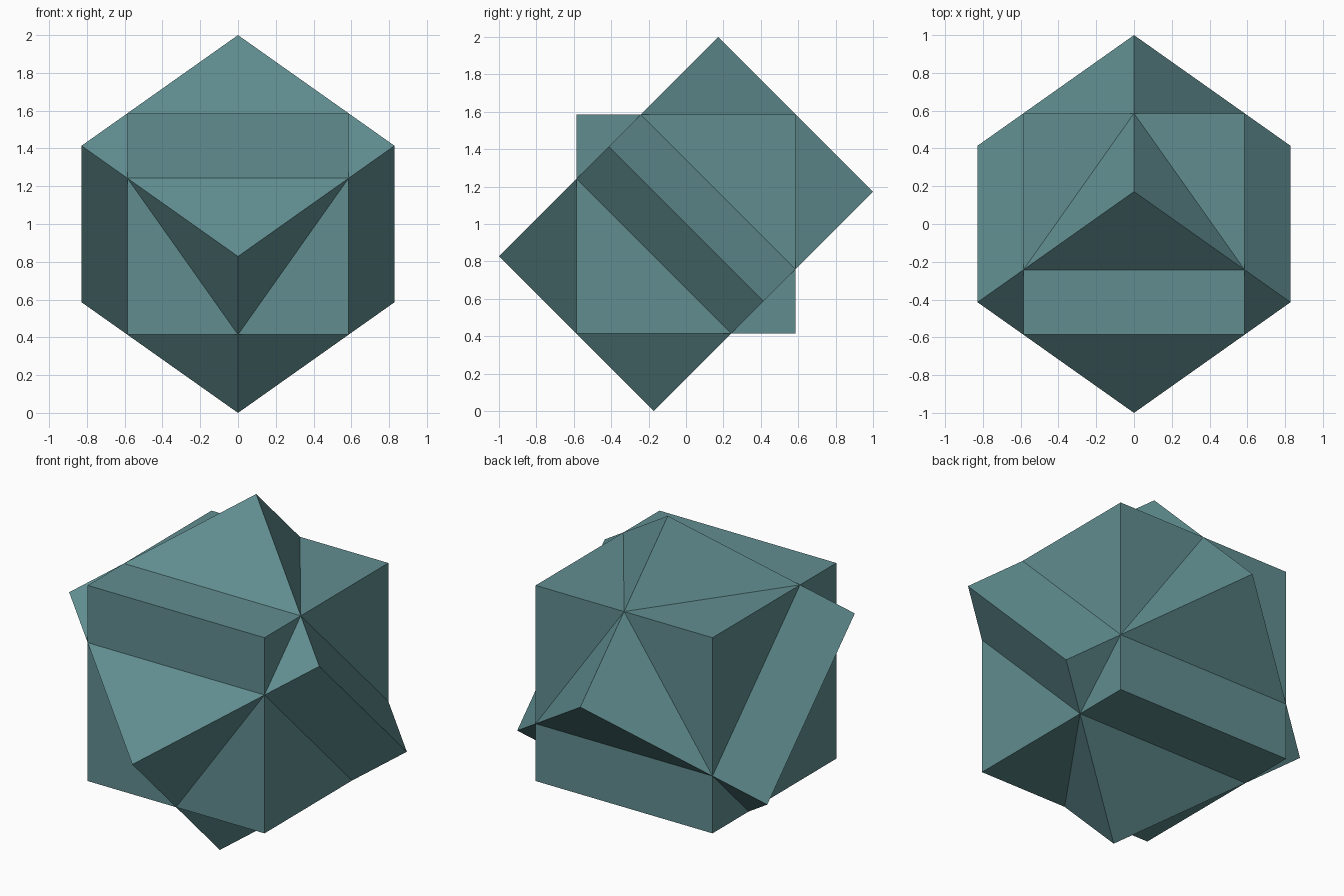
import bpy
from math import sqrt
from mathutils import Matrix
from math import radians

if "Cube" in bpy.data.objects:
    bpy.data.objects.remove(bpy.data.objects["Cube"])

# Cube edge chosen so that the tilted cube spans exactly 2 units
HALF = 2 - sqrt(2)

teal = bpy.data.materials.new("teal")
teal.diffuse_color = (0.12, 0.27, 0.28, 1)
teal.use_nodes = True
teal.node_tree.nodes["Principled BSDF"].inputs["Base Color"].default_value = teal.diffuse_color


def cube(name, rotation):
    bpy.ops.mesh.primitive_cube_add(size=2 * HALF)
    ob = bpy.context.object
    ob.name = name
    ob.data.transform(rotation)
    ob.location = (0, 0, 1)
    ob.data.materials.append(teal)
    return ob


# Upright cube
cube("upright_cube", Matrix.Identity(4))

# Second cube: quarter-turned about z, then tipped about x
cube("tilted_cube",
     Matrix.Rotation(radians(45), 4, 'X') @ Matrix.Rotation(radians(45), 4, 'Z'))
